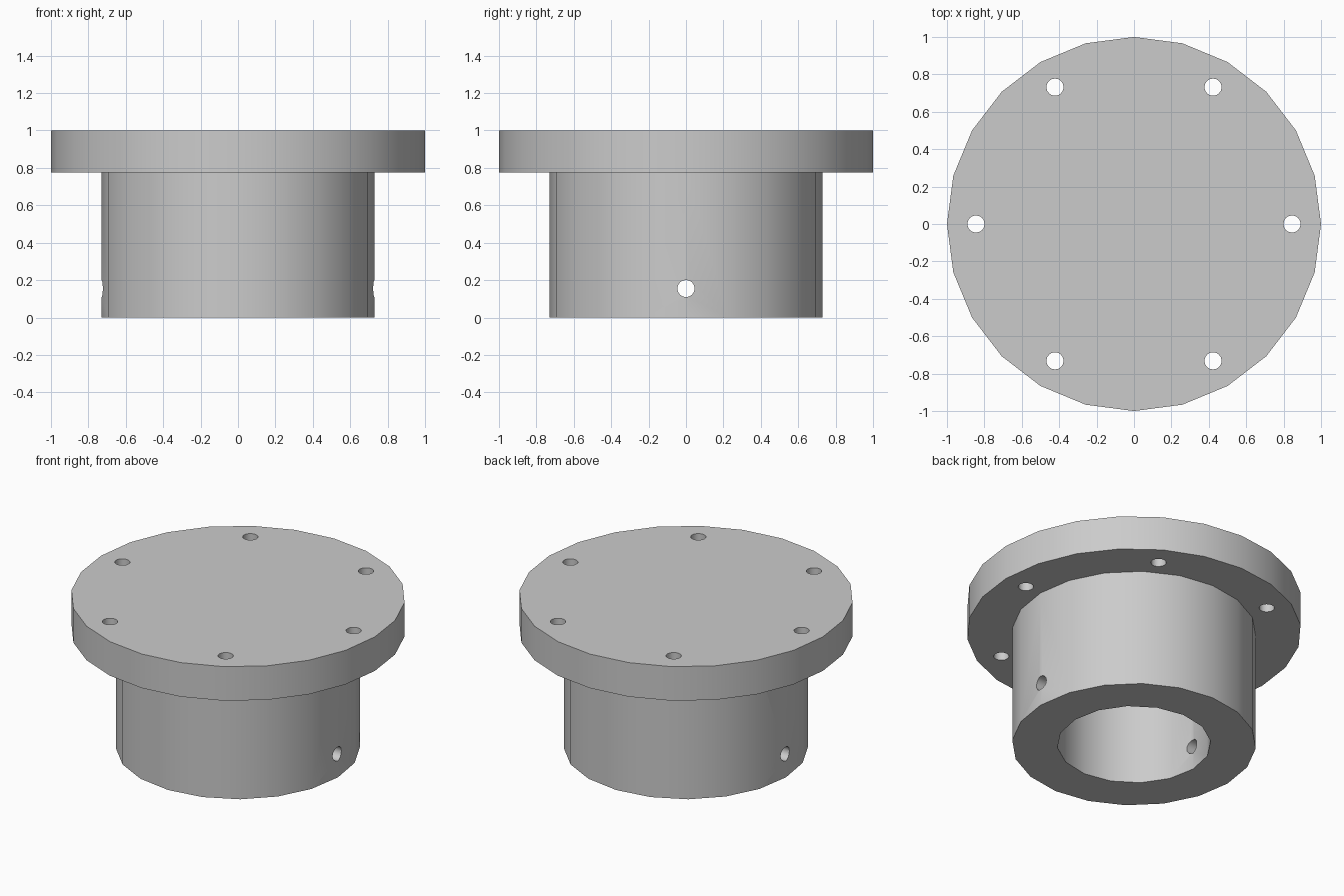
import bpy
from math import cos, sin, pi, radians

default = bpy.data.objects.get("Cube")
if default:
    bpy.data.objects.remove(default, do_unlink=True)

FLANGE_R, HUB_R, BORE_R, HOLE_R = 1.0, 0.73, 0.46, 0.046
FLANGE_BOTTOM, TOP = 0.775, 1.0
BOLT_CIRCLE = 0.845

grey = bpy.data.materials.new("light_grey")
grey.use_nodes = True
colour = (0.6, 0.6, 0.6, 1)
grey.diffuse_color = colour
grey.node_tree.nodes["Principled BSDF"].inputs["Base Color"].default_value = colour


def cylinder(name, radius, sides, z0, z1, x=0, y=0):
    """Upright cylinder with its first corner on the +x axis."""
    bpy.ops.mesh.primitive_cylinder_add(vertices=sides, radius=radius, depth=z1 - z0,
                                        location=(x, y, (z0 + z1) / 2))
    obj = bpy.context.object
    obj.name = obj.data.name = name
    obj.data.materials.append(grey)
    return obj


def combine(target, other, operation):
    """Apply a boolean to target and remove the other solid."""
    mod = target.modifiers.new(operation.lower(), "BOOLEAN")
    mod.operation, mod.object, mod.solver = operation, other, "EXACT"
    bpy.context.view_layer.objects.active = target
    bpy.ops.object.modifier_apply(modifier=mod.name)
    bpy.data.objects.remove(other, do_unlink=True)


# Flange plate with the hub fused to its underside
body = cylinder("flanged_hub", FLANGE_R, 24, FLANGE_BOTTOM, TOP)
combine(body, cylinder("hub", HUB_R, 20, 0, TOP - 0.1), "UNION")

# Blind bore from below
combine(body, cylinder("bore", BORE_R, 16, -0.2, FLANGE_BOTTOM), "DIFFERENCE")

# Six bolt holes through the flange
for i in range(6):
    a = i * pi / 3
    hole = cylinder("bolt_hole", HOLE_R, 16, FLANGE_BOTTOM - 0.1, TOP + 0.1,
                    BOLT_CIRCLE * cos(a), BOLT_CIRCLE * sin(a))
    combine(body, hole, "DIFFERENCE")

# Cross hole through both hub walls
pin = cylinder("cross_hole", HOLE_R, 16, -0.845, 1.155)
pin.rotation_euler.y = pi / 2
combine(body, pin, "DIFFERENCE")

# Smooth round walls, sharp rims
bpy.ops.object.select_all(action="DESELECT")
body.select_set(True)
bpy.context.view_layer.objects.active = body
bpy.ops.object.shade_smooth_by_angle(angle=radians(35))
